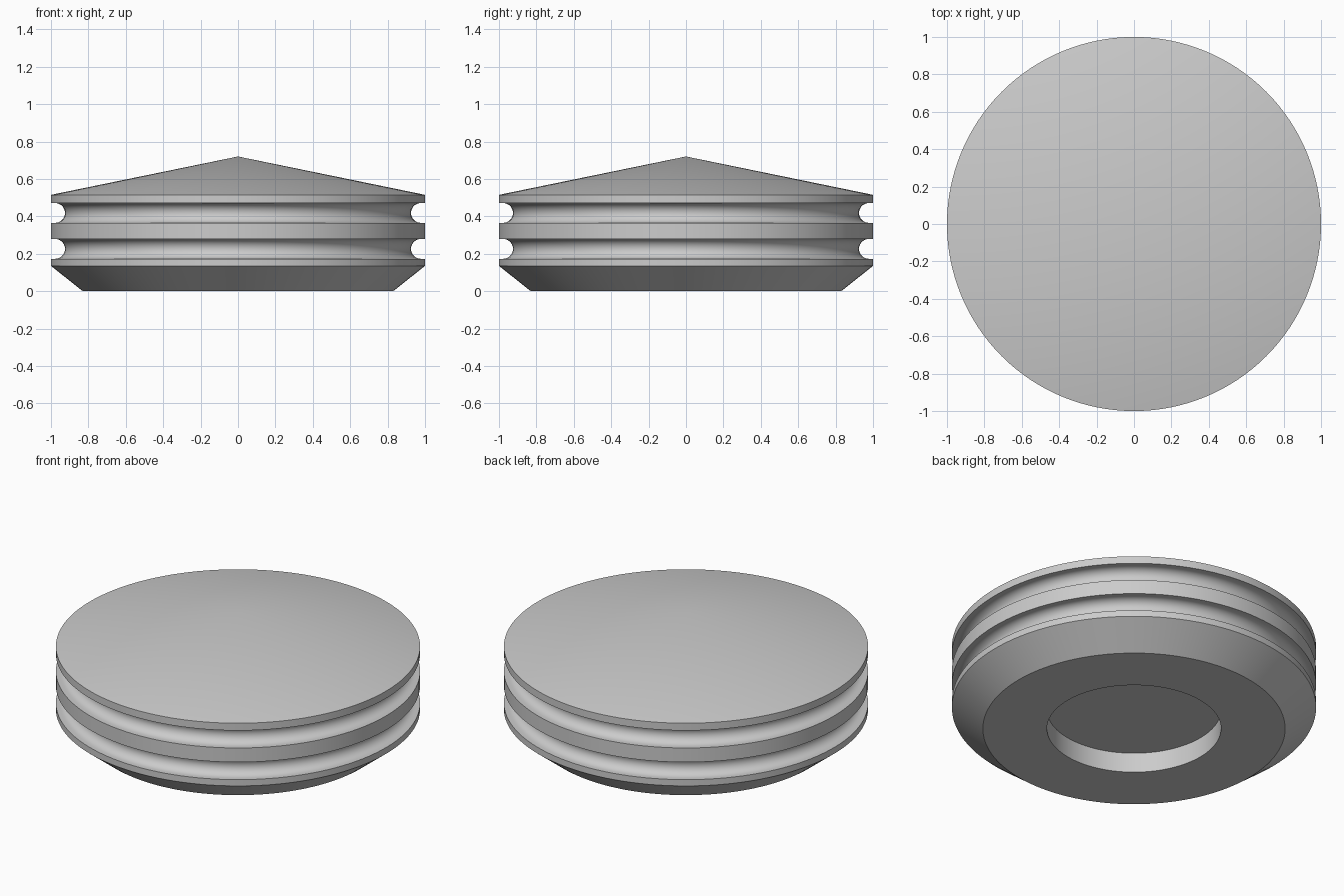
import bpy, math

cube = bpy.data.objects.get("Cube")
if cube:
    bpy.data.objects.remove(cube, do_unlink=True)

SEGMENTS = 128
GROOVE_R = 0.053      # groove half height
GROOVE_X = 0.978      # radius of the groove's arc centre

# Plain grey metal
grey = bpy.data.materials.new("grey metal")
grey.use_nodes = True
colour = (0.6, 0.6, 0.6, 1)
grey.diffuse_color = colour
grey.node_tree.nodes["Principled BSDF"].inputs["Base Color"].default_value = colour


def groove(z, steps=14):
    """Round-bottomed groove in the rim, listed from low to high."""
    arc = [(GROOVE_X - GROOVE_R * math.sin(math.pi * i / steps),
            z - GROOVE_R * math.cos(math.pi * i / steps)) for i in range(steps + 1)]
    return [(1, z - GROOVE_R)] + arc + [(1, z + GROOVE_R)]


def lathe(name, profile):
    """Revolve a (radius, z) profile whose two ends lie on the axis."""
    verts, rings, faces = [], [], []
    for r, z in profile:
        count = 1 if r == 0 else SEGMENTS
        rings.append([len(verts) + k for k in range(count)])
        for k in range(count):
            a = math.tau * k / SEGMENTS
            verts.append((r * math.cos(a), r * math.sin(a), z))
    for low, high in zip(rings, rings[1:]):
        for k in range(SEGMENTS):
            n = (k + 1) % SEGMENTS
            if len(low) == 1:
                faces.append((low[0], high[n], high[k]))
            elif len(high) == 1:
                faces.append((low[k], low[n], high[0]))
            else:
                faces.append((low[k], low[n], high[n], high[k]))
    mesh = bpy.data.meshes.new(name)
    mesh.from_pydata(verts, [], faces)
    mesh.materials.append(grey)
    obj = bpy.data.objects.new(name, mesh)
    bpy.context.collection.objects.link(obj)
    bpy.ops.object.select_all(action="DESELECT")
    obj.select_set(True)
    bpy.context.view_layer.objects.active = obj
    bpy.ops.object.shade_smooth_by_angle(angle=math.radians(30))
    return obj


# Underside recess, chamfer, two rim grooves and conical crown
profile = [(0, 0.12), (0.478, 0.12), (0.478, 0), (0.83, 0), (1, 0.135)]
profile += groove(0.226) + groove(0.418)
profile += [(1, 0.515), (0, 0.72)]
lathe("grooved_disc", profile)
